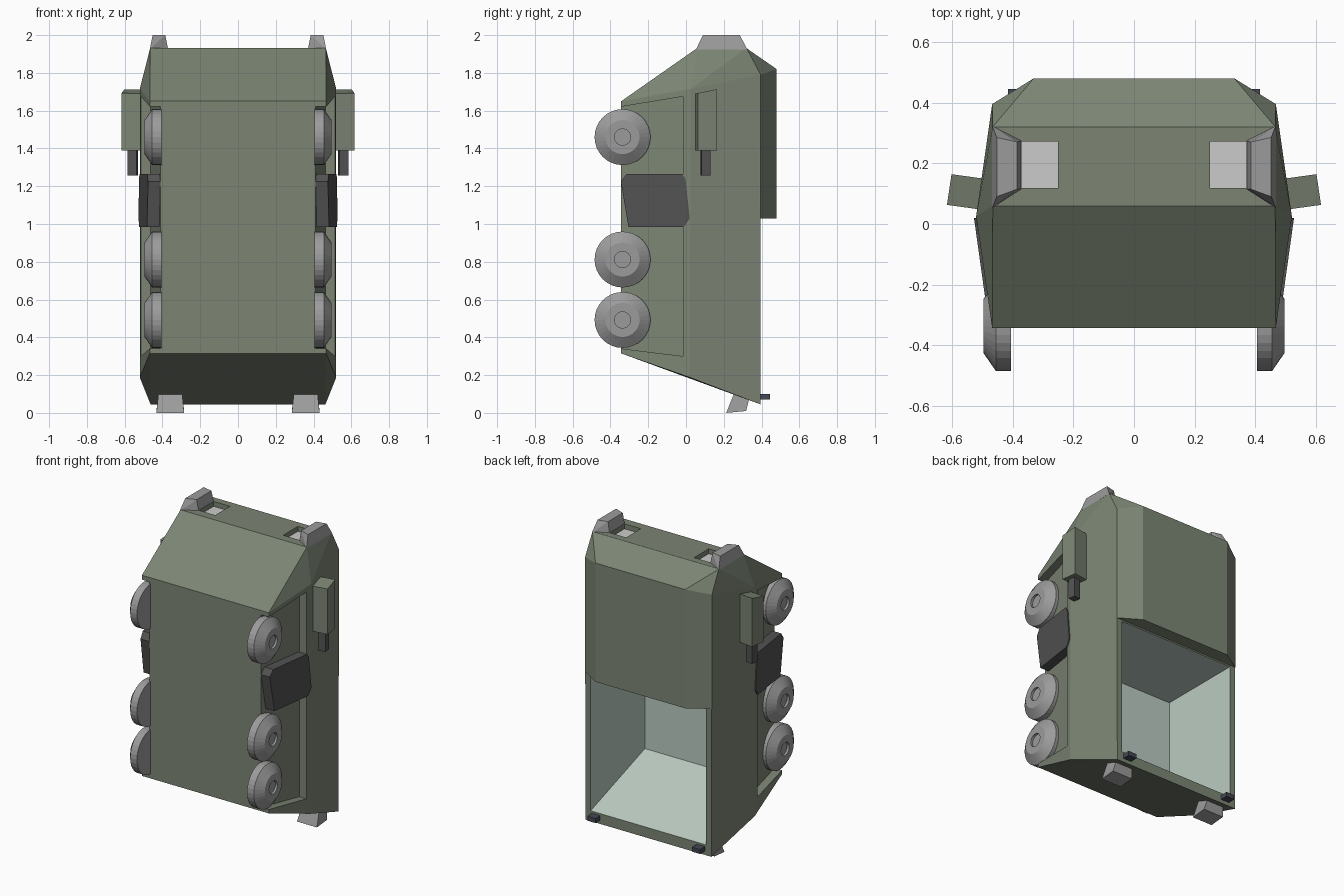
import bpy, bmesh, math
from mathutils import Vector

if "Cube" in bpy.data.objects:
    bpy.data.objects.remove(bpy.data.objects["Cube"])


def mat(name, r, g, b):
    m = bpy.data.materials.new(name)
    m.diffuse_color = (r, g, b, 1)
    m.use_nodes = True
    m.node_tree.nodes["Principled BSDF"].inputs["Base Color"].default_value = m.diffuse_color
    return m


GREEN = mat("armour_green", .2, .235, .175)
INNER = mat("bay_lining", .5, .6, .54)
GREY = mat("mid_grey", .33, .33, .33)
DARK = mat("dark_grey", .085, .085, .085)
NAVY = mat("hinge_blue", .06, .065, .09)
LIGHT = mat("lamp", .75, .75, .75)
SIDES = (("right", 1), ("left", -1))


def finish(name, bm, material):
    bmesh.ops.recalc_face_normals(bm, faces=bm.faces)
    me = bpy.data.meshes.new(name)
    bm.to_mesh(me)
    bm.free()
    ob = bpy.data.objects.new(name, me)
    bpy.context.collection.objects.link(ob)
    me.materials.append(material)
    return ob


def solid(name, pts, material, sx=1):
    """Convex solid around a few corner points."""
    bm = bmesh.new()
    for x, y, z in pts:
        bm.verts.new((sx * x, y, z))
    res = bmesh.ops.convex_hull(bm, input=bm.verts)
    bmesh.ops.delete(bm, geom=[v for v in bm.verts if not v.link_faces], context='VERTS')
    bmesh.ops.dissolve_limit(bm, angle_limit=math.radians(.5), verts=bm.verts, edges=bm.edges)
    return finish(name, bm, material)


def box_pts(x, y, z):
    return [(a, b, c) for a in x for b in y for c in z]


def both(pts):
    return pts + [(-x, y, z) for x, y, z in pts]


def cut(ob, cutter):
    m = ob.modifiers.new("cut", 'BOOLEAN')
    m.operation, m.solver, m.object = 'DIFFERENCE', 'EXACT', cutter
    bpy.context.view_layer.objects.active = ob
    bpy.ops.object.modifier_apply(modifier=m.name)
    bpy.data.objects.remove(cutter, do_unlink=True)


# Main hull with sloped nose and tail
hull = solid("hull", both([
    (.467, -.343, 1.65), (.52, .025, 1.715), (.467, .395, 1.79),
    (.465, .06, 1.932), (.465, .32, 1.932),
    (.467, -.343, .315), (.52, .02, .188), (.463, .395, .045)]), GREEN)

# Raised roof
solid("roof", both([
    (.465, .32, 1.931), (.467, .395, 1.79), (.33, .48, 1.82),
    (.33, .48, 1.03), (.467, .395, 1.03)]), GREEN)

# Wheel wells and lamp pockets
for side, s in SIDES:
    well = [(-.5, 1.595), (-.015, 1.675), (-.015, .30), (-.5, .36)]
    pts = [(.462 + (y + .015) * .155, y, z) for y, z in well] + [(.75, y, z) for y, z in well]
    cut(hull, solid("well_cutter", pts, GREEN, s))
    cut(hull, solid("lamp_cutter", box_pts((.25, .37), (.118, .272), (1.895, 2.0)), GREEN, s))

# Open bay with lower wall following the tail slope
bay = [(.50, .078), (-.175, .31), (-.175, 1.02), (.50, 1.02)]
cut(hull, solid("bay_cutter", both([(.425, y, z) for y, z in bay]), GREEN))
hull.data.materials.append(INNER)
for p in hull.data.polygons:
    c = p.center
    if abs(c.x) < .428 and -.18 < c.y < .39 and .189 - .365 * c.y + .03 < c.z < 1.025:
        p.material_index = 1


def wheel(name, s, z):
    prof = [(.405, 0), (.405, .148), (.455, .148), (.495, .09), (.495, .043), (.48, .043), (.48, 0)]
    n = 32
    bm = bmesh.new()
    rings = []
    for x, r in prof:
        rings.append([bm.verts.new((s * x, -.336 + r * math.cos(2 * math.pi * i / n),
                                    z + r * math.sin(2 * math.pi * i / n))) for i in range(n)])
    for a, b in zip(rings, rings[1:]):
        for i in range(n):
            j = (i + 1) % n
            bm.faces.new((a[i], a[j], b[j], b[i]))
    bmesh.ops.remove_doubles(bm, verts=bm.verts, dist=1e-5)
    return finish(name, bm, GREY)


for side, s in SIDES:
    # Wheels
    for i, z in enumerate((1.46, .812, .492)):
        wheel(f"{side}_wheel_{i + 1}", s, z)

    # Dark side box between the wheels
    outline = [(-.345, 1.225), (-.315, 1.265), (-.02, 1.265), (-.003, 1.24),
               (.02, 1.03), (-.01, .985), (-.305, .985)]
    pts = [(.476 + (y + .345) * .14, y, z) for y, z in outline]
    solid(f"{side}_side_box", pts + [(x - .066, y, z) for x, y, z in pts], DARK, s)

    # Side pod, turned to follow the hull, with a barrel below
    plan = [(.50, .047), (.616, .063), (.601, .164), (.485, .148)]
    solid(f"{side}_pod", [(x, y, 1.39) for x, y in plan]
          + [(x, y, 1.69 + (y - .047) * .2) for x, y in plan], GREEN, s)
    plan = [(.537, .076), (.585, .083), (.577, .131), (.529, .124)]
    solid(f"{side}_pod_barrel", [(x, y, z) for x, y in plan for z in (1.258, 1.40)], DARK, s)

    # Lamp and its hood
    solid(f"{side}_lamp", box_pts((.25, .37), (.118, .272), (1.88, 1.899)), LIGHT, s)
    solid(f"{side}_lamp_hood", [
        (.467, .053, 1.925), (.467, .324, 1.925), (.37, .115, 1.925), (.37, .275, 1.925),
        (.452, .09, 2.0), (.452, .285, 2.0), (.385, .115, 2.0), (.385, .27, 2.0)], GREY, s)

    # Flared exhaust under the tail
    solid(f"{side}_exhaust",
          [(x, y, z) for x in (.285, .432) for y, z in ((.213, 0), (.318, .01))]
          + [(x, y, z) for x in (.296, .421) for y, z in ((.255, .105), (.335, .075))], GREY, s)

    # Small hinge at the bay edge
    solid(f"{side}_hinge", box_pts((.355, .415), (.38, .445), (.07, .10)), NAVY, s)
